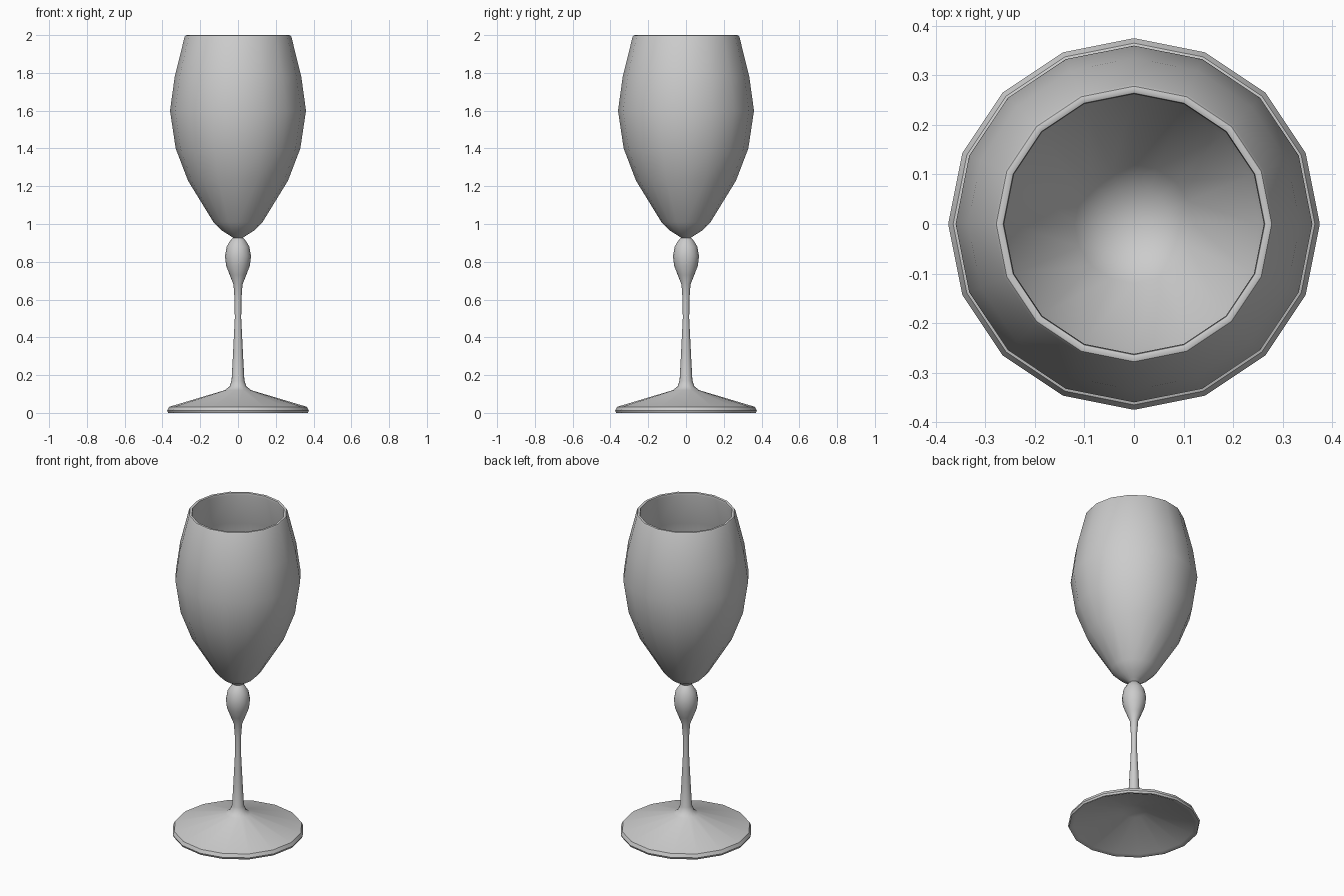
import bpy, bmesh, math

if "Cube" in bpy.data.objects:
    bpy.data.objects.remove(bpy.data.objects["Cube"])

SIDES = 16

def lathe(name, profile):
    """Revolve a (radius, height) profile about z; radius 0 makes a pole."""
    bm = bmesh.new()
    rings = []
    for r, z in profile:
        if r == 0:
            rings.append([bm.verts.new((0, 0, z))] * SIDES)
        else:
            rings.append([bm.verts.new((r * math.cos(2 * math.pi * i / SIDES),
                                        r * math.sin(2 * math.pi * i / SIDES), z))
                          for i in range(SIDES)])
    for a, b in zip(rings, rings[1:]):
        for i in range(SIDES):
            j = (i + 1) % SIDES
            bm.faces.new(list(dict.fromkeys((a[i], a[j], b[j], b[i]))))
    bmesh.ops.recalc_face_normals(bm, faces=bm.faces)
    mesh = bpy.data.meshes.new(name)
    bm.to_mesh(mesh)
    bm.free()
    obj = bpy.data.objects.new(name, mesh)
    bpy.context.collection.objects.link(obj)
    bpy.ops.object.select_all(action='DESELECT')
    obj.select_set(True)
    bpy.context.view_layer.objects.active = obj
    bpy.ops.object.shade_smooth_by_angle(angle=math.radians(40))
    return obj

# One continuous glass surface, from under the foot to inside the bowl
hollow_foot = [(0, 0.105), (0.07, 0.09), (0.345, 0.006), (0.358, 0)]
foot_top = [(0.37, 0), (0.375, 0.012), (0.365, 0.032), (0.07, 0.12), (0.045, 0.14)]
stem = [(0.034, 0.17), (0.026, 0.32), (0.017, 0.5), (0.018, 0.6), (0.024, 0.68)]
knop = [(0.044, 0.73), (0.063, 0.78), (0.069, 0.83), (0.06, 0.88),
        (0.04, 0.913), (0.026, 0.927)]
bowl_outside = [(0.045, 0.94), (0.085, 0.965), (0.13, 1.01), (0.265, 1.23),
                (0.33, 1.40), (0.36, 1.60), (0.335, 1.78), (0.283, 1.99)]
rim = [(0.278, 1.998), (0.271, 2.0), (0.264, 1.997)]
bowl_inside = [(0.262, 1.985), (0.322, 1.78), (0.347, 1.60), (0.317, 1.40),
               (0.252, 1.236), (0.12, 1.022), (0.075, 0.978), (0, 0.957)]

lathe("wine_glass", hollow_foot + foot_top + stem + knop
      + bowl_outside + rim + bowl_inside)
